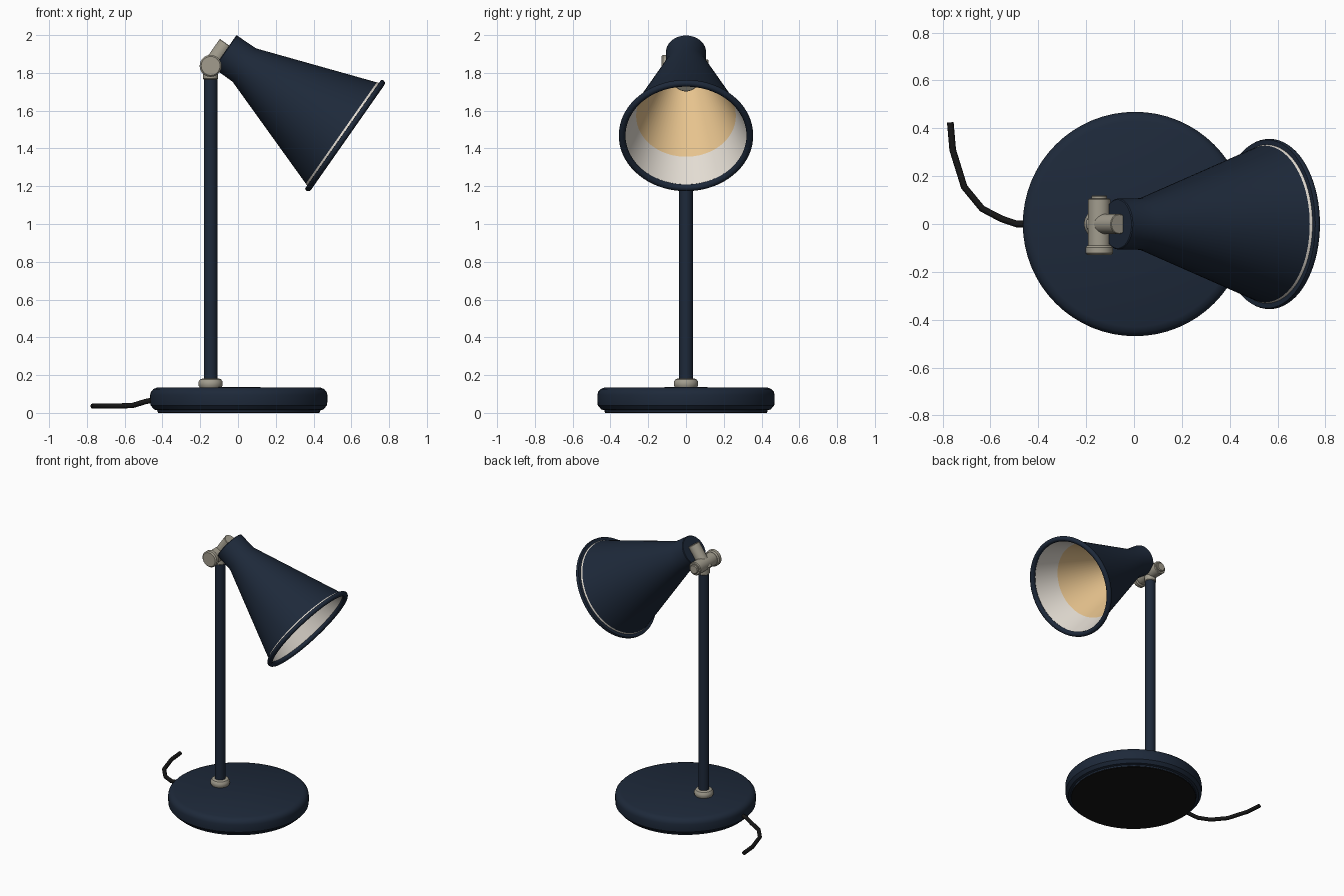
import bpy, bmesh, math
from mathutils import Vector

if "Cube" in bpy.data.objects:
    bpy.data.objects.remove(bpy.data.objects["Cube"])


def material(name, rgb):
    m = bpy.data.materials.new(name)
    m.diffuse_color = (*rgb, 1)
    m.use_nodes = True
    m.node_tree.nodes["Principled BSDF"].inputs["Base Color"].default_value = m.diffuse_color
    return m


NAVY = material("navy paint", (0.0125, 0.022, 0.042))
METAL = material("warm grey metal", (0.36, 0.335, 0.27))
CREAM = material("cream lining", (0.77, 0.72, 0.65))
GLOW = material("amber glow", (0.86, 0.59, 0.29))
BLACK = material("black rubber", (0.008, 0.008, 0.008))


def finish(obj, angle=35):
    bpy.ops.object.select_all(action='DESELECT')
    obj.select_set(True)
    bpy.context.view_layer.objects.active = obj
    bpy.ops.object.shade_smooth_by_angle(angle=math.radians(angle))


def lathe(name, profile, mats, origin, axis=(0, 0, 1), seg_mats=None, sides=64):
    """Spin (radius, height) points around an axis; seg_mats colours each profile segment."""
    rot = Vector((0, 0, 1)).rotation_difference(Vector(axis)).to_matrix()
    origin = Vector(origin)
    bm = bmesh.new()
    rings = []
    for r, h in profile:
        n = 1 if r < 1e-6 else sides
        rings.append([bm.verts.new(origin + rot @ Vector((
            r * math.cos(2 * math.pi * i / n), r * math.sin(2 * math.pi * i / n), h)))
            for i in range(n)])
    for k, (a, b) in enumerate(zip(rings, rings[1:])):
        for i in range(sides):
            j = (i + 1) % sides
            if len(a) == 1:
                f = bm.faces.new((a[0], b[j], b[i]))
            elif len(b) == 1:
                f = bm.faces.new((a[i], a[j], b[0]))
            else:
                f = bm.faces.new((a[i], a[j], b[j], b[i]))
            f.material_index = seg_mats[k] if seg_mats else 0
    bmesh.ops.recalc_face_normals(bm, faces=bm.faces)
    me = bpy.data.meshes.new(name)
    bm.to_mesh(me)
    bm.free()
    for m in mats:
        me.materials.append(m)
    obj = bpy.data.objects.new(name, me)
    bpy.context.collection.objects.link(obj)
    finish(obj)
    return obj


def rod(name, mat, origin, axis, r, h0, h1, bevel=0.005, sides=32):
    """Solid cylinder with a small bevel at both ends."""
    return lathe(name, [(0, h0), (r - bevel, h0), (r, h0 + bevel), (r, h1 - bevel),
                        (r - bevel, h1), (0, h1)], [mat], origin, axis, sides=sides)


# base: rounded disc on a thin black pad
lathe("base", [(0, 0.004), (0.43, 0.004), (0.432, 0.014), (0.448, 0.018), (0.467, 0.04),
               (0.469, 0.06), (0.469, 0.095), (0.465, 0.112), (0.452, 0.126), (0.43, 0.135),
               (0, 0.136)], [NAVY], (0.004, 0, 0))
rod("base_pad", BLACK, (0.004, 0, 0), (0, 0, 1), 0.428, 0, 0.008, 0.001, 64)

# stem with its collar and top sleeve
SX = -0.145
lathe("stem_collar", [(0, 0.13), (0.055, 0.13), (0.064, 0.145), (0.064, 0.165),
                      (0.055, 0.178), (0.04, 0.183), (0, 0.183)], [METAL], (SX, 0, 0), sides=32)
rod("stem", NAVY, (SX, 0, 0), (0, 0, 1), 0.036, 0.13, 1.79)
rod("stem_sleeve", METAL, (SX, 0, 0), (0, 0, 1), 0.04, 1.765, 1.85)

# hinge: barrel, knob, end nut and tilting arm
PIVOT = (SX, 0, 1.837)
Y = (0, 1, 0)
rod("hinge_barrel", METAL, PIVOT, Y, 0.047, -0.095, 0.107)
rod("hinge_knob", METAL, PIVOT, Y, 0.058, -0.13, -0.09, 0.008)
rod("hinge_nut", METAL, PIVOT, Y, 0.033, 0.1, 0.12)
TILT = math.radians(35)
AXIS = (math.cos(TILT), 0, -math.sin(TILT))
rod("hinge_arm", METAL, PIVOT, (math.sin(TILT), 0, math.cos(TILT)), 0.042, -0.04, 0.145, 0.003)

# shade: neck, cone, light seam, rolled rim, cream lining and amber inner glow
BACK = (-0.069, 0, 1.913)
outer = [(0, 0), (0.102, 0), (0.106, 0.004), (0.108, 0.125), (0.3275, 0.752), (0.3315, 0.763)]
rim = [(0.338 + 0.018 * math.cos(math.radians(a)), 0.775 + 0.018 * math.sin(math.radians(a)))
       for a in range(-40, 221, 26)]
inner = [(0.264, 0.594), (0.098, 0.125), (0, 0.125)]
seg = [0, 0, 0, 0, 1] + [0] * len(rim) + [1, 2, 2]
seg[len(outer) + len(rim) - 1] = 1
seg[len(outer) + len(rim)] = 2
lathe("shade", outer + rim + inner, [NAVY, CREAM, GLOW], BACK, AXIS, seg, 72)

# lamp socket inside the shade
rod("lamp_socket", METAL, BACK, AXIS, 0.065, 0.1, 0.28)

# power cable
pts = [(-0.44, 0, 0.07), (-0.49, 0, 0.06), (-0.555, 0.022, 0.04), (-0.635, 0.064, 0.036),
       (-0.71, 0.155, 0.036), (-0.758, 0.31, 0.036), (-0.768, 0.425, 0.036)]
cu = bpy.data.curves.new("power_cable", 'CURVE')
cu.dimensions = '3D'
cu.bevel_depth = 0.014
cu.bevel_resolution = 2
cu.use_fill_caps = True
sp = cu.splines.new('POLY')
sp.points.add(len(pts) - 1)
for p, co in zip(sp.points, pts):
    p.co = (*co, 1)
cu.materials.append(BLACK)
cable = bpy.data.objects.new("power_cable", cu)
bpy.context.collection.objects.link(cable)
